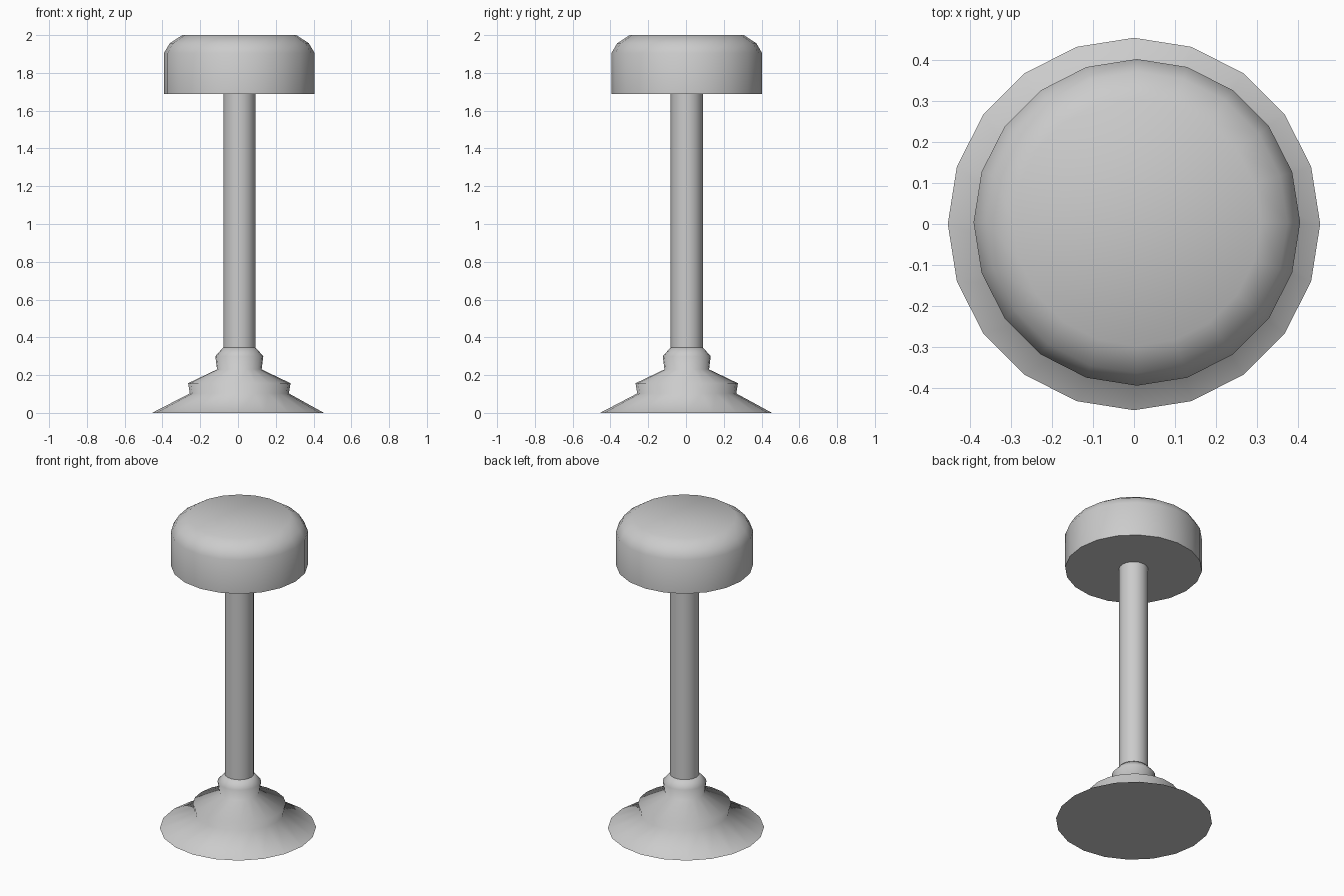
import bpy
import bmesh
from math import cos, sin, tau, radians

SIDES = 20
OFFSET = (0.007, 0.004)   # the upper parts sit slightly off the foot's centre

cube = bpy.data.objects.get("Cube")
if cube:
    bpy.data.objects.remove(cube, do_unlink=True)

# Single grey colour
grey = bpy.data.materials.new("plain grey")
grey.use_nodes = True
colour = (0.6, 0.6, 0.6, 1.0)
grey.diffuse_color = colour
grey.node_tree.nodes["Principled BSDF"].inputs["Base Color"].default_value = colour


def turned(name, profile):
    """Turn (radius, height, shift) rings round z into a closed, smooth solid."""
    bm = bmesh.new()
    rings = []
    for r, z, shift in profile:
        rings.append([bm.verts.new((r * cos(tau * i / SIDES) + shift * OFFSET[0],
                                    r * sin(tau * i / SIDES) + shift * OFFSET[1], z))
                      for i in range(SIDES)])
    for low, high in zip(rings, rings[1:]):
        for i in range(SIDES):
            j = (i + 1) % SIDES
            bm.faces.new((low[i], low[j], high[j], high[i]))
    bm.faces.new(rings[0][::-1])
    bm.faces.new(rings[-1])
    mesh = bpy.data.meshes.new(name)
    bm.to_mesh(mesh)
    bm.free()
    mesh.materials.append(grey)
    obj = bpy.data.objects.new(name, mesh)
    bpy.context.collection.objects.link(obj)
    bpy.ops.object.select_all(action="DESELECT")
    obj.select_set(True)
    bpy.context.view_layer.objects.active = obj
    bpy.ops.object.shade_smooth_by_angle(angle=radians(80))
    return obj


# Flared foot with two stepped collars
turned("foot", [(0.455, 0.0, 0), (0.262, 0.103, 1), (0.271, 0.157, 1),
                (0.118, 0.23, 1), (0.127, 0.30, 1), (0.085, 0.347, 1)])

# Straight post
turned("post", [(0.085, 0.34, 1), (0.085, 1.70, 1)])

# Round seat with a softened upper rim
turned("seat", [(0.399, 1.688, 1), (0.399, 1.905, 1),
                (0.368, 1.957, 1), (0.302, 2.0, 1)])
